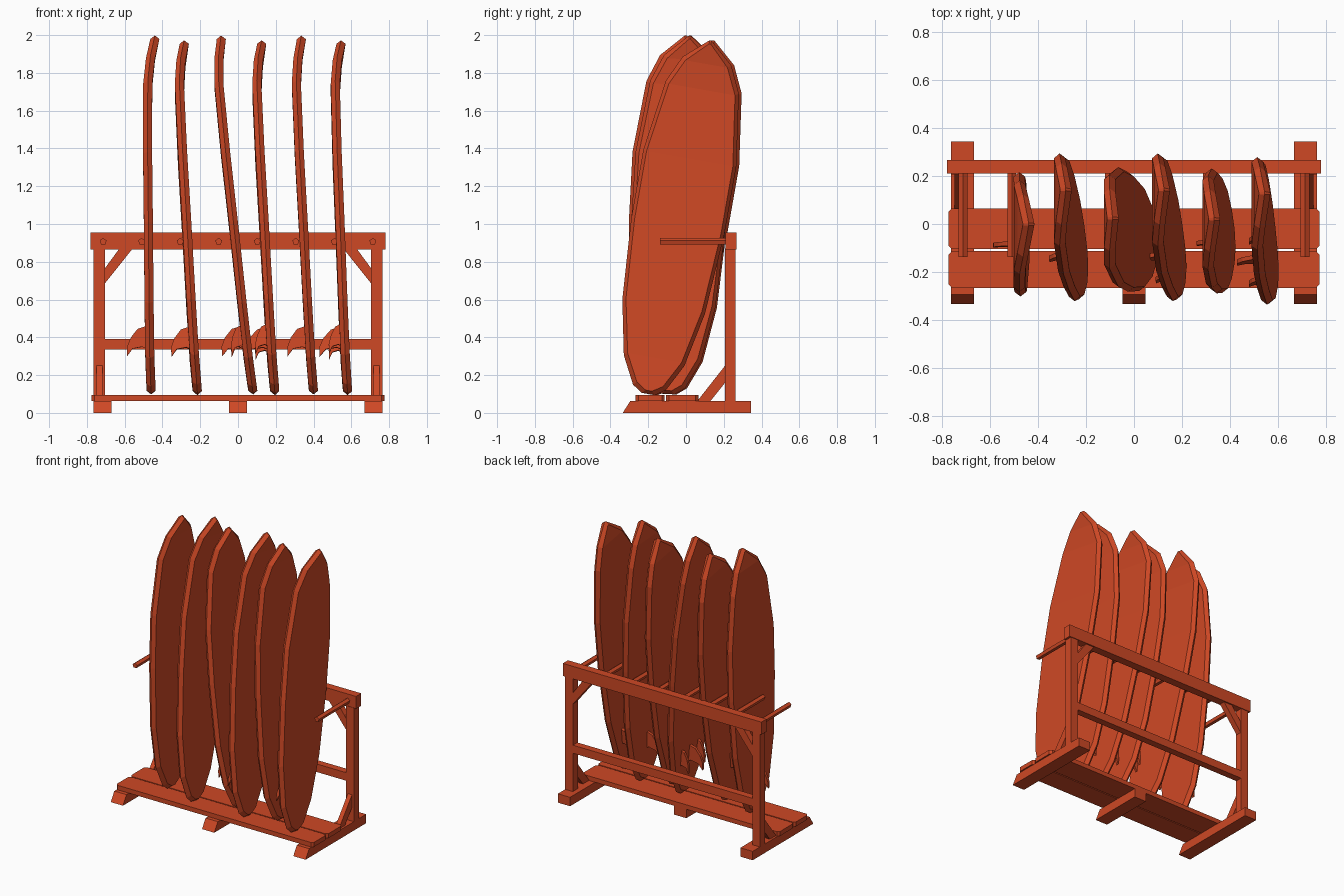
import bpy, bmesh, math
from mathutils import Vector

cube = bpy.data.objects.get("Cube")
if cube:
    bpy.data.objects.remove(cube, do_unlink=True)

orange = bpy.data.materials.new("burnt_orange")
orange.use_nodes = True
COLOUR = (0.62, 0.065, 0.018, 1)
orange.diffuse_color = COLOUR
orange.node_tree.nodes["Principled BSDF"].inputs["Base Color"].default_value = COLOUR


def finish(name, bm):
    bmesh.ops.recalc_face_normals(bm, faces=bm.faces)
    mesh = bpy.data.meshes.new(name)
    bm.to_mesh(mesh)
    bm.free()
    mesh.materials.append(orange)
    obj = bpy.data.objects.new(name, mesh)
    bpy.context.collection.objects.link(obj)
    return obj


def prism(name, profile, place, lo, hi):
    """Extrude a 2D profile from lo to hi; place(a, b, depth) gives the 3D point."""
    bm = bmesh.new()
    ends = [[bm.verts.new(place(a, b, d)) for a, b in profile] for d in (lo, hi)]
    bm.faces.new(ends[0])
    bm.faces.new(ends[1])
    n = len(profile)
    for i in range(n):
        j = (i + 1) % n
        bm.faces.new((ends[0][i], ends[0][j], ends[1][j], ends[1][i]))
    return finish(name, bm)


def along_x(a, b, d):
    return (d, a, b)


def along_y(a, b, d):
    return (a, d, b)


def along_z(a, b, d):
    return (a, b, d)


def rect(a0, a1, b0, b1):
    return [(a0, b0), (a1, b0), (a1, b1), (a0, b1)]


def clipped(a0, a1, b0, b1, c):
    return [(a0 + c, b0), (a1 - c, b0), (a1, b0 + c), (a1, b1 - c),
            (a1 - c, b1), (a0 + c, b1), (a0, b1 - c), (a0, b0 + c)]


# Feet with sloping front ends
for name, x, back in (("right_foot", -0.717, 0.345), ("middle_foot", 0, 0.065),
                      ("left_foot", 0.717, 0.345)):
    prism(name, [(-0.335, 0), (back, 0), (back, 0.063), (-0.295, 0.063)],
          along_x, x - 0.048, x + 0.048)

# Base planks
prism("front_plank", clipped(-0.775, 0.775, -0.267, -0.113, 0.015), along_z, 0.063, 0.095)
prism("back_plank", clipped(-0.775, 0.775, -0.105, 0.065, 0.015), along_z, 0.063, 0.095)

# Back frame
prism("top_beam", rect(-0.78, 0.78, 0.866, 0.955), along_y, 0.21, 0.268)
prism("middle_rail", rect(-0.71, 0.71, 0.335, 0.392), along_y, 0.212, 0.262)
for side, s in (("right", -1), ("left", 1)):
    prism(side + "_post", rect(s * 0.705, s * 0.765, 0.063, 0.87), along_y, 0.207, 0.263)
    prism(side + "_upper_brace",
          [(s * 0.705, 0.685), (s * 0.705, 0.765), (s * 0.63, 0.867), (s * 0.56, 0.867)],
          along_y, 0.216, 0.258)
    prism(side + "_lower_brace",
          [(0.06, 0.063), (0.13, 0.063), (0.207, 0.16), (0.207, 0.25)],
          along_x, s * 0.718, s * 0.75)

# Separating pegs
ring = [2 * math.pi * k / 5 + math.pi / 2 for k in range(5)]
for i in range(8):
    x = -0.714 + 1.428 * i / 7
    prism(f"peg_{i + 1}", [(x + 0.019 * math.cos(a), 0.907 + 0.019 * math.sin(a)) for a in ring],
          along_y, -0.137, 0.215)

# Board shape: (distance along the board, half width, rocker)
LENGTH = 1.9
STATIONS = [(0, 0.035, 0), (0.035, 0.088, -0.002), (0.18, 0.163, -0.009),
            (0.47, 0.222, -0.016), (0.9, 0.25, -0.024), (1.27, 0.25, -0.032),
            (1.65, 0.196, -0.035), (1.79, 0.131, -0.022), (LENGTH, 0.006, 0)]
FIN = [(0, 0.36), (-0.045, 0.345), (-0.08, 0.3), (-0.1, 0.25), (-0.1, 0.2),
       (-0.07, 0.24), (-0.02, 0.25), (0, 0.24)]


def board(name, x0, y0, lean, tilt, fins):
    sn, cs = math.sin(math.radians(tilt)), math.cos(math.radians(tilt))

    def place(x, w, s):
        return Vector((x0 + lean * s / LENGTH + x,
                       y0 + s * sn + w * cs, 0.1 + s * cs - w * sn))

    # Middle rim ring is full size; deck and underside rings are inset
    bm = bmesh.new()
    layers = []
    for depth, inset in ((-0.024, 0.018), (0, 0), (0.024, 0.018)):
        sides = []
        for sign in (-1, 1):
            row = []
            for s, w, rocker in STATIONS:
                s_in = inset + s * (1 - 2 * inset / LENGTH)
                row.append(bm.verts.new(place(rocker + depth, sign * max(w - inset, 0.004), s_in)))
            sides.append(row)
        layers.append(sides)
    last = len(STATIONS) - 1
    for left, right in (layers[0], layers[2]):
        for i in range(last):
            bm.faces.new((left[i], left[i + 1], right[i + 1], right[i]))
    for low, high in zip(layers, layers[1:]):
        for a, b in zip(low, high):
            for i in range(last):
                bm.faces.new((a[i], a[i + 1], b[i + 1], b[i]))
        for i in (0, last):
            bm.faces.new((low[0][i], low[1][i], high[1][i], high[0][i]))
    finish(name, bm)

    # Swept fins on the underside
    for k, (offset, reach) in enumerate(fins):
        prism(f"{name}_fin_{k + 1}", FIN,
              lambda a, b, d: place(a * reach - 0.03, offset + d, b), -0.009, 0.009)


single = [(0, 1)]
triple = [(0, 1.15), (-0.09, 0.65), (0.09, 0.65)]
BOARDS = [(-0.46, -0.1, 0.02, 3, single), (-0.215, -0.185, -0.07, 10, single),
          (0.08, -0.085, -0.17, 3.3, triple), (0.195, -0.185, -0.07, 10, triple),
          (0.4, -0.095, -0.065, 3.5, single), (0.58, -0.2, -0.035, 10, triple)]
for i, settings in enumerate(BOARDS):
    board(f"board_{i + 1}", *settings)
